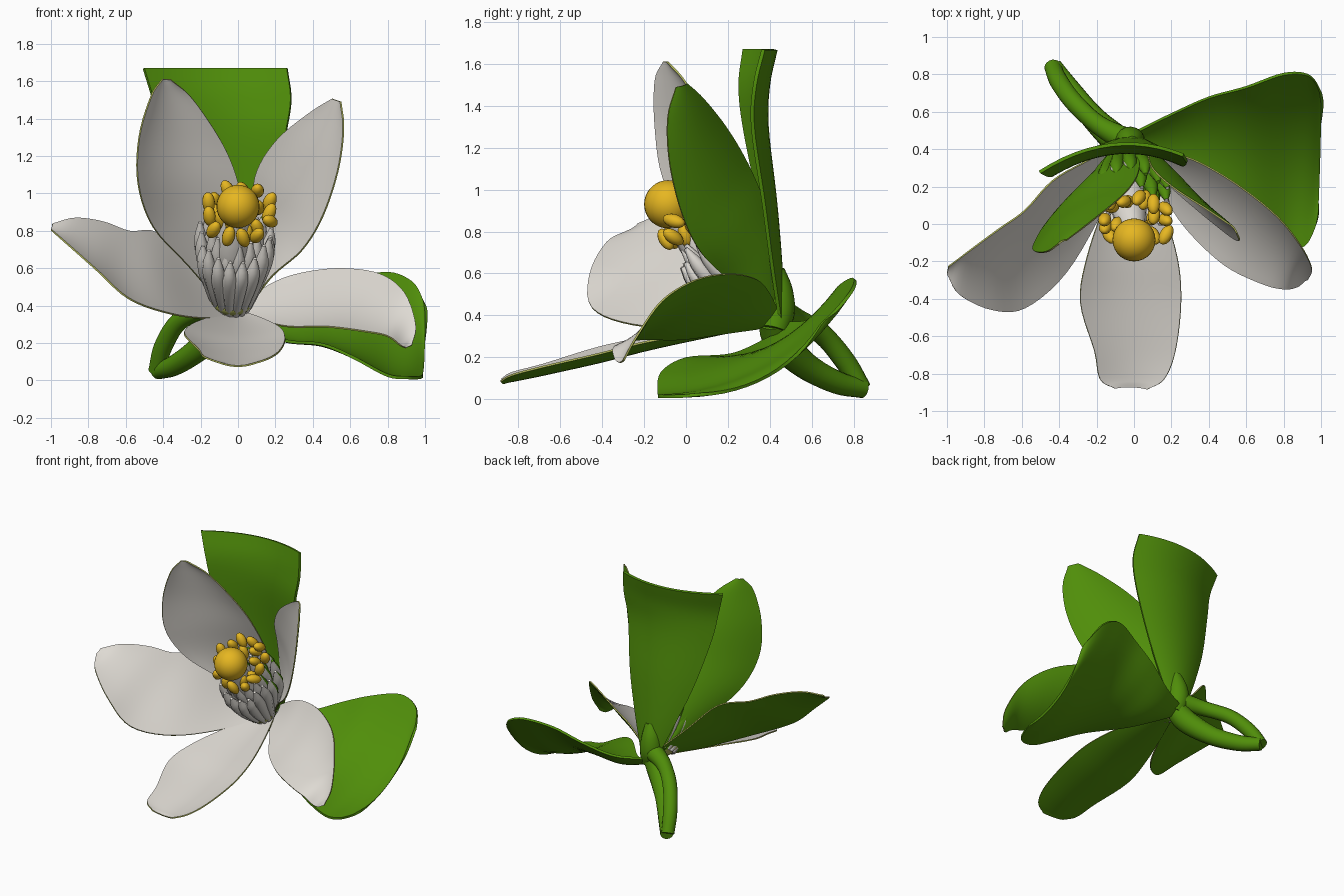
import bpy, bmesh, math, random
from mathutils import Vector, Matrix

if "Cube" in bpy.data.objects:
    bpy.data.objects.remove(bpy.data.objects["Cube"])

random.seed(4)


def material(name, rgb):
    m = bpy.data.materials.new(name)
    m.diffuse_color = (*rgb, 1)
    m.use_nodes = True
    m.node_tree.nodes["Principled BSDF"].inputs["Base Color"].default_value = m.diffuse_color
    return m


WHITE = material("petal_white", (0.73, 0.70, 0.65))
GREEN = material("leaf_green", (0.08, 0.27, 0.003))
GOLD = material("pollen_gold", (0.79, 0.47, 0.015))
LIME = material("pale_lime", (0.42, 0.45, 0.10))


def finish(name, bm, mats, thickness=0):
    """Turn a bmesh into a smooth object, optionally thickened with back and rim colours."""
    me = bpy.data.meshes.new(name)
    bm.to_mesh(me)
    bm.free()
    ob = bpy.data.objects.new(name, me)
    bpy.context.collection.objects.link(ob)
    for m in mats:
        me.materials.append(m)
    bpy.ops.object.select_all(action='DESELECT')
    ob.select_set(True)
    bpy.context.view_layer.objects.active = ob
    if thickness:
        s = ob.modifiers.new("thickness", 'SOLIDIFY')
        s.thickness, s.offset = thickness, -1
        s.material_offset = min(1, len(mats) - 1)
        s.material_offset_rim = len(mats) - 1
        bpy.ops.object.modifier_apply(modifier=s.name)
    bpy.ops.object.shade_smooth_by_angle(angle=math.radians(50))
    return ob


def smooth_path(pts, n=5):
    """Catmull-Rom interpolation through the points."""
    p = [Vector(q) for q in pts]
    p = [p[0] * 2 - p[1]] + p + [p[-1] * 2 - p[-2]]
    out = []
    for i in range(1, len(p) - 2):
        a, b, c, d = p[i - 1:i + 3]
        for k in range(n):
            t = k / n
            out.append(0.5 * (2 * b + (c - a) * t + (2 * a - 5 * b + 4 * c - d) * t * t
                              + (3 * b - a - 3 * c + d) * t ** 3))
    return out + [p[-2]]


def blade(name, left, right, cup, mats, thickness=0.009, front=None, cols=12):
    """Cupped sheet between two edge curves, hollow on the front side."""
    L, R = smooth_path(left), smooth_path(right)
    mid = [(a + b) / 2 for a, b in zip(L, R)]
    bm = bmesh.new()
    rows = []
    for i, (a, b) in enumerate(zip(L, R)):
        t = mid[min(i + 1, len(mid) - 1)] - mid[max(i - 1, 0)]
        n = Vector(front) if front else (b - a).cross(t)
        n = n.normalized() * (b - a).length * cup
        rows.append([bm.verts.new(a.lerp(b, j / cols) - n * 4 * (j / cols) * (1 - j / cols))
                     for j in range(cols + 1)])
    for r0, r1 in zip(rows, rows[1:]):
        for j in range(cols):
            bm.faces.new((r0[j], r0[j + 1], r1[j + 1], r1[j]))
    bmesh.ops.remove_doubles(bm, verts=bm.verts, dist=0.0005)
    return finish(name, bm, mats, thickness)


def tube(bm, pts, radii, sides=12, n=5):
    """Closed tube of varying radius along a smooth path."""
    path = smooth_path(pts, n)
    rads = [v.x for v in smooth_path([(r, 0, 0) for r in radii], n)]
    rings = []
    for i, c in enumerate(path):
        t = (path[min(i + 1, len(path) - 1)] - path[max(i - 1, 0)]).normalized()
        u = t.cross(Vector((0.31, 0.52, -0.8))).normalized()
        w = t.cross(u)
        rings.append([bm.verts.new(c + (u * math.cos(a) + w * math.sin(a)) * rads[i])
                      for a in (2 * math.pi * k / sides for k in range(sides))])
    for r0, r1 in zip(rings, rings[1:]):
        for k in range(sides):
            bm.faces.new((r0[k], r0[(k + 1) % sides], r1[(k + 1) % sides], r1[k]))
    bm.faces.new(rings[0][::-1])
    bm.faces.new(rings[-1])


# Five petals, white in front, green behind, pale rims
PETAL = [WHITE, GREEN, LIME]
blade("petal_bottom",
      [(.03, .40, .37), (.14, .12, .33), (.23, -.18, .28), (.25, -.42, .22), (.22, -.68, .16),
       (.16, -.83, .12), (.07, -.885, .09)],
      [(-.04, .40, .37), (-.15, .12, .34), (-.25, -.18, .30), (-.285, -.42, .25), (-.21, -.68, .17),
       (-.18, -.83, .13), (-.10, -.88, .10)], 0.10, PETAL)
blade("petal_left",
      [(-.02, .38, .36), (-.16, .08, .335), (-.36, -.26, .36), (-.58, -.45, .44), (-.76, -.46, .60),
       (-.93, -.38, .75), (-1.0, -.27, .81)],
      [(-.05, .44, .42), (-.24, .34, .60), (-.43, .23, .79), (-.58, .07, .80), (-.72, -.03, .85),
       (-.87, -.14, .87), (-.99, -.23, .84)], 0.06, PETAL)
blade("petal_upper_left",
      [(-.08, .40, .40), (-.26, .22, .61), (-.45, .02, .82), (-.53, -.11, 1.05), (-.525, -.15, 1.3),
       (-.46, -.15, 1.52), (-.40, -.11, 1.61)],
      [(.02, .43, .45), (.02, .38, .65), (.03, .30, .87), (0, .22, 1.06), (-.08, .13, 1.26),
       (-.24, 0, 1.50), (-.36, -.09, 1.605)], 0.11, PETAL)
blade("petal_upper_right",
      [(0, .45, .44), (.04, .44, .68), (.07, .37, .93), (.10, .29, 1.12), (.21, .19, 1.29),
       (.38, .08, 1.43), (.50, .0, 1.505)],
      [(.06, .34, .40), (.18, .21, .56), (.34, .07, .70), (.45, -.02, .88), (.53, -.08, 1.12),
       (.56, -.09, 1.34), (.545, -.05, 1.49)], 0.10, PETAL)
blade("petal_right",
      [(.02, .44, .42), (.20, .38, .53), (.36, .32, .58), (.56, .20, .60), (.76, .04, .57),
       (.89, -.12, .47), (.95, -.24, .30), (.93, -.30, .19)],
      [(.03, .34, .34), (.15, .16, .315), (.28, -.03, .29), (.48, -.22, .29), (.68, -.32, .265),
       (.80, -.35, .24), (.87, -.34, .19), (.90, -.32, .175)], 0.08, PETAL)

# Two broad leaves
blade("upright_leaf",
      [(-.07, .44, .38), (-.19, .40, .65), (-.31, .34, .95), (-.41, .27, 1.3), (-.45, .25, 1.5),
       (-.50, .27, 1.67)],
      [(.05, .44, .38), (.13, .40, .65), (.20, .36, .95), (.25, .31, 1.3), (.28, .32, 1.5),
       (.26, .36, 1.67)], 0.13, [GREEN], 0.018, (0, -1, 0))
blade("lower_leaf",
      [(0, .48, .37), (.2, .58, .38), (.4, .67, .46), (.6, .725, .54), (.8, .795, .58),
       (.93, .79, .53), (.985, .72, .44), (1.0, .64, .36)],
      [(.03, .40, .30), (.25, .22, .22), (.45, .0, .20), (.62, -.12, .13), (.8, -.135, .035),
       (.91, -.12, .022), (.965, -.03, .022), (.985, .06, .03)],
      0.13, [GREEN], 0.016, (-.05, -.45, .9))

# Looped stem: a thick lower branch and a thin flower stalk
bm = bmesh.new()
tube(bm, [(-.43, .845, .05), (-.34, .72, .08), (-.22, .57, .16), (-.09, .45, .28), (-.01, .42, .38)],
     [.045, .055, .065, .08, .075], 16)
tube(bm, [(-.435, .84, .05), (-.40, .76, .18), (-.32, .65, .31), (-.19, .53, .38), (-.03, .44, .42)],
     [.045, .05, .05, .052, .07], 16)
tube(bm, [(.0, .42, .33), (-.02, .44, .42), (-.02, .44, .52), (-.01, .43, .62)], [.07, .08, .07, .04], 16)
finish("stem", bm, [GREEN])

# Flower axis frame
AXIS = Vector((0, -0.665, 0.747))
SIDE = Vector((1, 0, 0))
BACK = Vector((0, 0.747, 0.665))
BASE = Vector((-0.03, 0.31, 0.45))


def around(center, angle, radius):
    return center + (SIDE * math.cos(angle) + BACK * math.sin(angle)) * radius


# Receptacle and the column that carries the stigma
bm = bmesh.new()
tube(bm, [BASE - AXIS * .1, BASE - AXIS * .02, BASE + AXIS * .06], [.06, .12, .10], 18)
finish("receptacle", bm, [LIME])
bm = bmesh.new()
tube(bm, [BASE, BASE + AXIS * .3, Vector((0, -.06, .90))], [.07, .10, .06])
finish("style", bm, [WHITE])

# Two dense rings of tapering filaments, green on the side turned back
bm = bmesh.new()
for count, scale, lift in ((17, 1, 0), (12, .68, .03)):
    for i in range(count):
        a = 2 * math.pi * (i + .3) / count
        spread = scale * (1.15 if math.sin(a) > .3 else 1)
        top = Vector((-.01, .10, .77)) + AXIS * (lift + random.uniform(-.035, .035))
        tube(bm, [around(BASE - AXIS * .06, a, .085 * scale),
                  around(BASE.lerp(top, .3), a, .135 * spread),
                  around(BASE.lerp(top, .7), a, .175 * spread), around(top, a, .185 * spread)],
             [.022, .036, .038, .010], 8, 4)
bmesh.ops.recalc_face_normals(bm, faces=bm.faces)
bm.normal_update()
for f in bm.faces:
    out = (f.calc_center_median() - BASE).dot(BACK)
    f.material_index = 1 if f.normal.dot(BACK) > 0.2 and out > .06 else 0
finish("filaments", bm, [WHITE, GREEN])

# Anthers crowding around the stigma
bm = bmesh.new()
turn = AXIS.to_track_quat('Z', 'Y').to_matrix().to_4x4()
for ring, count, radius, lift in ((0, 13, .175, 0), (1, 8, .12, -.035)):
    for i in range(count):
        a = 2 * math.pi * (i + .5 * ring) / count
        pos = around(Vector((.005, .02, .895)), a, radius + random.uniform(-.02, .015))
        pos += AXIS * (lift + random.uniform(-.04, .04))
        tilt = Matrix.Rotation(random.uniform(-.6, .6), 4, 'X') @ Matrix.Rotation(
            random.uniform(-.5, .5), 4, 'Y')
        bmesh.ops.create_uvsphere(bm, u_segments=10, v_segments=8, radius=1,
                                  matrix=Matrix.Translation(pos) @ turn @ tilt
                                  @ Matrix.Diagonal((.035, .033, .058, 1)))
finish("anthers", bm, [GOLD])

# Round stigma
bm = bmesh.new()
bmesh.ops.create_uvsphere(bm, u_segments=28, v_segments=18, radius=.115,
                          matrix=Matrix.Translation((0, -.085, .93)))
finish("stigma", bm, [GOLD])
